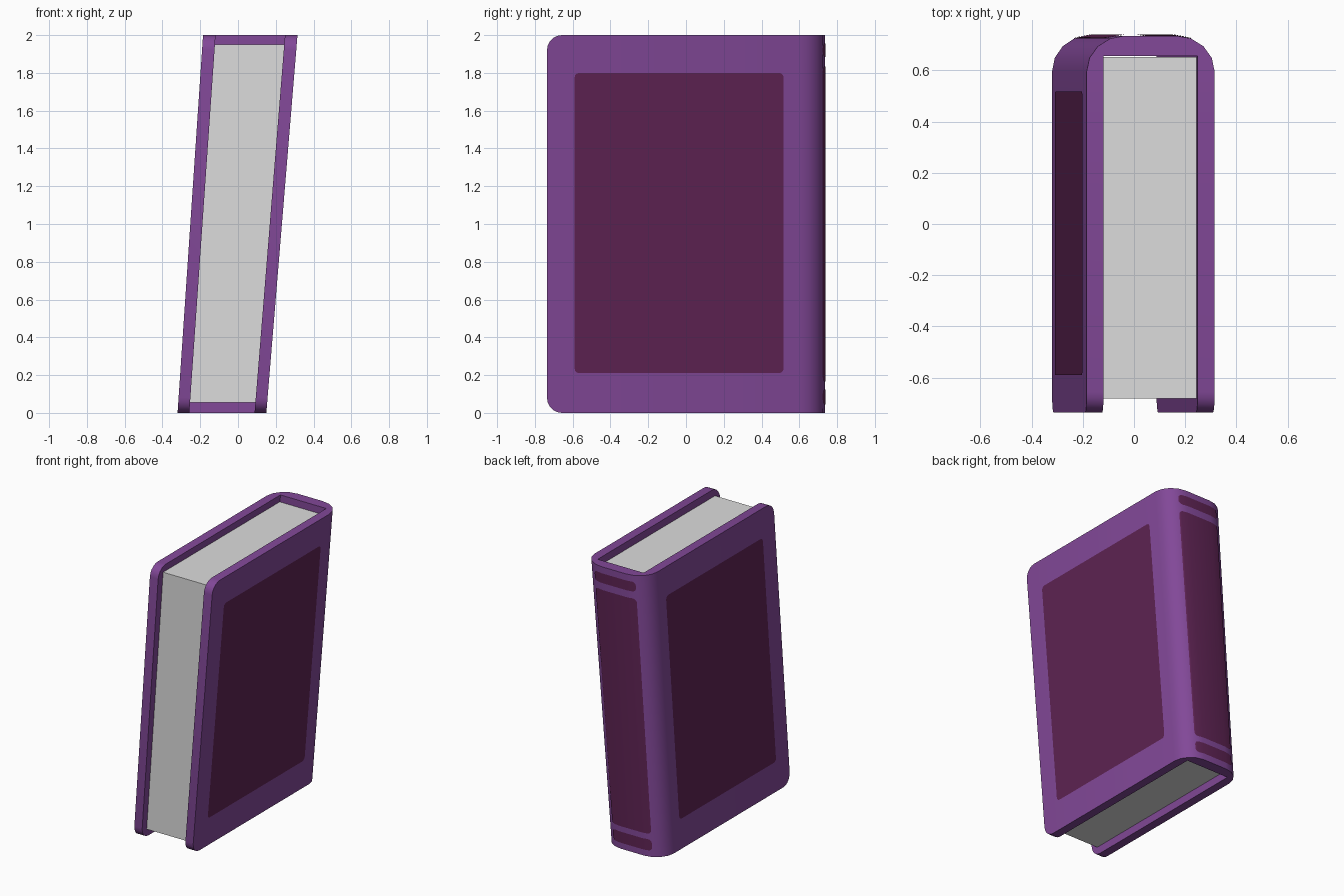
import bpy, bmesh, math

if "Cube" in bpy.data.objects:
    bpy.data.objects.remove(bpy.data.objects["Cube"])

FRONT, BACK = -0.736, 0.735      # y of fore edge and spine
ARC_W, ARC_D = 0.6, 0.14         # spine rounding (fraction of half width, depth)
INNER_U, INNER_Y = 0.735, 0.655  # inside of the covers and spine
SEG = 4


def material(name, col):
    m = bpy.data.materials.new(name)
    m.diffuse_color = (*col, 1)
    m.use_nodes = True
    m.node_tree.nodes["Principled BSDF"].inputs["Base Color"].default_value = m.diffuse_color
    return m


purple = material("cover purple", (0.223, 0.065, 0.314))
maroon = material("panel maroon", (0.112, 0.017, 0.087))
paper = material("paper grey", (0.716, 0.716, 0.716))


def lean(u, y, z):
    """Map u in -1..1 across the thickness to the leaning, slightly flared book."""
    return (-0.085 + 0.075 * z + u * (0.235 + 0.0075 * z), y, z)


def make(name, bm, mat, smooth=False, recalc=True):
    if recalc:
        bmesh.ops.recalc_face_normals(bm, faces=bm.faces)
    me = bpy.data.meshes.new(name)
    bm.to_mesh(me)
    bm.free()
    me.materials.append(mat)
    ob = bpy.data.objects.new(name, me)
    bpy.context.collection.objects.link(ob)
    if smooth:
        bpy.ops.object.select_all(action='DESELECT')
        ob.select_set(True)
        bpy.context.view_layer.objects.active = ob
        bpy.ops.object.shade_smooth_by_angle(angle=math.radians(35))
    return ob


# Cover: U-shaped wrap made of columns (outer u,y / inner u,y / z inset)
half = []
R = 0.08
for i in range(6):                                   # rounded fore-edge corners
    a = math.pi / 2 * i / 5
    y = FRONT + R * (1 - math.cos(a))
    half.append((1, y, INNER_U, y, R * (1 - math.sin(a))))
inner_arc = [(INNER_U, BACK - ARC_D), (INNER_U, 0.63), (INNER_U, INNER_Y), (0.6, INNER_Y), (0.4, INNER_Y)]
arc = []
for i in range(SEG + 1):                             # rounded spine
    a = math.pi / 2 * i / SEG
    u, y = 1 - ARC_W * (1 - math.cos(a)), BACK - ARC_D * (1 - math.sin(a))
    arc.append((u, y))
    half.append((u, y, *inner_arc[i], 0))
columns = half + [(-u, y, -iu, iy, d) for u, y, iu, iy, d in reversed(half)]

bm = bmesh.new()
rings = []
for u, y, iu, iy, d in columns:
    pts = [(u, y, d), (iu, iy, d), (iu, iy, 2 - d), (u, y, 2 - d)]
    rings.append([bm.verts.new(lean(*p)) for p in pts])
for a, b in zip(rings, rings[1:]):
    for k in range(4):
        bm.faces.new((a[k], a[(k + 1) % 4], b[(k + 1) % 4], b[k]))
bm.faces.new(rings[0])
bm.faces.new(rings[-1])
make("cover", bm, purple, smooth=True)

# Page block
bm = bmesh.new()
bmesh.ops.create_cube(bm, size=1)
for v in bm.verts:
    s = [c > 0 for c in v.co]
    v.co = lean(INNER_U if s[0] else -INNER_U, 0.652 if s[1] else -0.682, 1.95 if s[2] else 0.055)
make("pages", bm, paper)


# Side panels: thin rounded rectangles laid on both covers
def side_panel(name, side):
    y0, y1, z0, z1, r = -0.59, 0.517, 0.21, 1.80, 0.025
    bm = bmesh.new()
    vs = []
    for q, (cy, cz) in enumerate([(y1 - r, z1 - r), (y0 + r, z1 - r), (y0 + r, z0 + r), (y1 - r, z0 + r)]):
        for i in range(4):
            a = math.pi / 2 * (q + i / 3)
            x, y, z = lean(side, cy + r * math.cos(a), cz + r * math.sin(a))
            vs.append(bm.verts.new((x + side * 0.003, y, z)))
    bm.faces.new(vs if side > 0 else vs[::-1])
    make(name, bm, maroon, recalc=False)


side_panel("right_cover_panel", 1)
side_panel("left_cover_panel", -1)


# Spine panels: strips that follow the rounded spine
def spine_y(u):
    u = abs(u)
    for (ua, ya), (ub, yb) in zip(arc, arc[1:]):
        if ub <= u <= ua:
            return yb + (ya - yb) * (u - ub) / (ua - ub)
    return BACK


def spine_panel(name, z0, z1, r=0.025):
    w = 0.66
    cols = [(w - r * 4 * (1 - math.cos(a)), r * (1 - math.sin(a)))
            for a in (math.pi / 2 * i / 4 for i in range(5))]
    cols += [(u, 0) for u, y in arc if u < w - 4 * r - 0.001]
    # break the rounded ends at the spine's own edges too
    cols = cols + [(-u, d) for u, d in reversed(cols)]
    bm = bmesh.new()
    pairs = []
    for u, d in cols:
        pair = []
        for z in (z0 + d, z1 - d):
            x, y, z = lean(u, spine_y(u) + 0.004, z)
            pair.append(bm.verts.new((x, y, z)))
        pairs.append(pair)
    for a, b in zip(pairs, pairs[1:]):
        bm.faces.new((a[0], b[0], b[1], a[1]))
    ob = make(name, bm, maroon, recalc=False, smooth=True)
    if ob.data.polygons[4].normal.y < 0:
        ob.data.flip_normals()


spine_panel("spine_main_panel", 0.165, 1.835)
spine_panel("spine_upper_band", 1.885, 1.955)
spine_panel("spine_lower_band", 0.045, 0.125)
